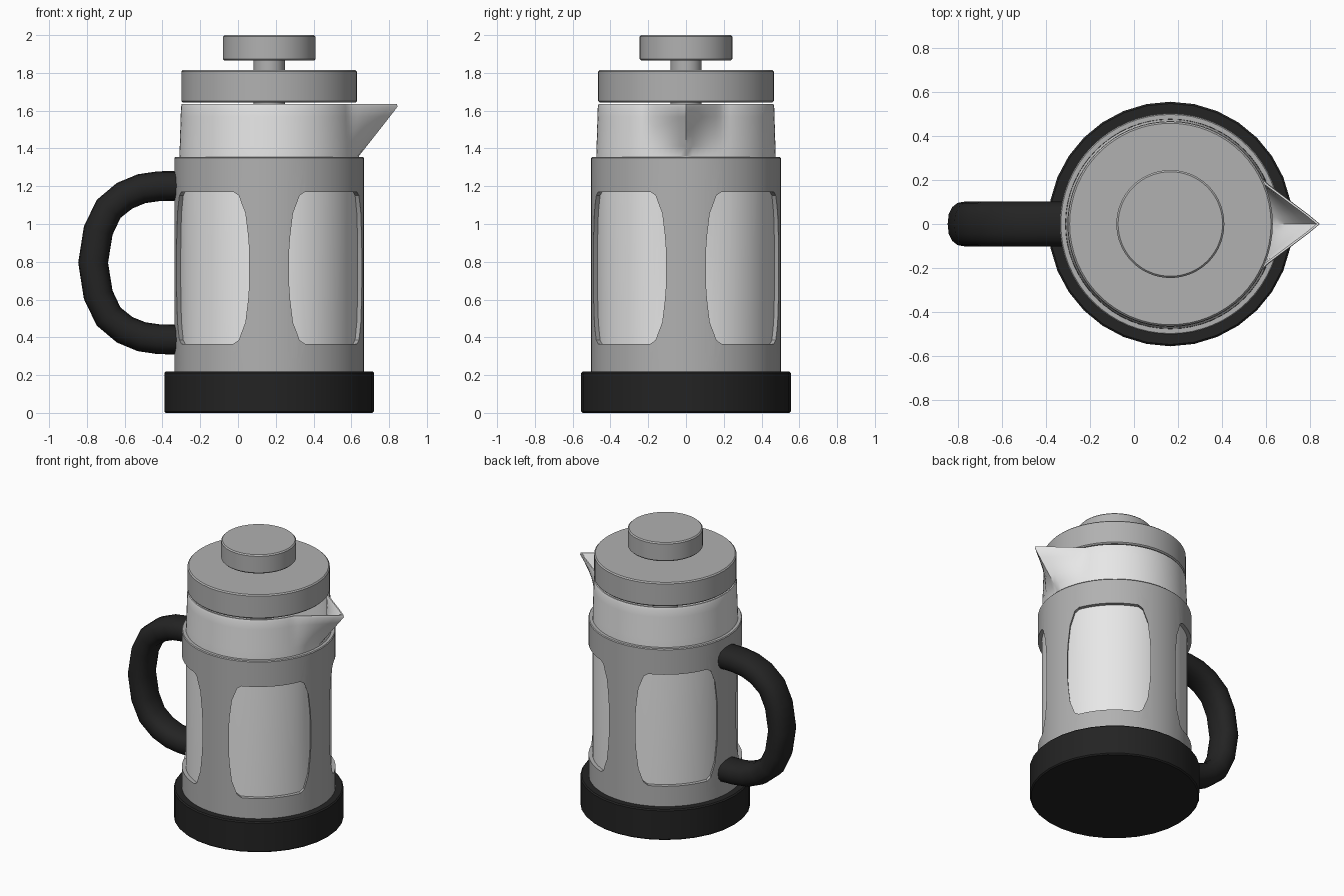
import bpy, bmesh, math
from mathutils import Vector

if "Cube" in bpy.data.objects:
    bpy.data.objects.remove(bpy.data.objects["Cube"])

CX = 0.165  # axis of the pot


def material(name, c):
    m = bpy.data.materials.new(name)
    m.diffuse_color = (c, c, c, 1)
    m.use_nodes = True
    m.node_tree.nodes["Principled BSDF"].inputs["Base Color"].default_value = m.diffuse_color
    return m


GLASS = material("pale_glass", 0.8)
METAL = material("grey_metal", 0.44)
BLACK = material("black_plastic", 0.017)


def finish(name, bm, mat, angle=35):
    bmesh.ops.remove_doubles(bm, verts=bm.verts, dist=1e-5)
    bmesh.ops.recalc_face_normals(bm, faces=bm.faces)
    me = bpy.data.meshes.new(name)
    bm.to_mesh(me)
    bm.free()
    ob = bpy.data.objects.new(name, me)
    bpy.context.collection.objects.link(ob)
    me.materials.append(mat)
    smooth(ob, angle)
    return ob


def smooth(ob, angle=35):
    bpy.ops.object.select_all(action='DESELECT')
    ob.select_set(True)
    bpy.context.view_layer.objects.active = ob
    bpy.ops.object.shade_smooth_by_angle(angle=math.radians(angle))


def lathe(name, profile, mat, n=64, closed=False, warp=None):
    """Revolve (radius, z) points; open profiles get flat caps."""
    bm = bmesh.new()
    rings = []
    for r, z in profile:
        ring = []
        for i in range(n):
            a = 2 * math.pi * i / n
            k = r * (warp(a, z) if warp else 1)
            ring.append(bm.verts.new((CX + k * math.cos(a), k * math.sin(a), z)))
        rings.append(ring)
    pairs = list(zip(rings, rings[1:]))
    if closed:
        pairs.append((rings[-1], rings[0]))
    else:
        bm.faces.new(rings[0])
        bm.faces.new(rings[-1])
    for p, q in pairs:
        for i in range(n):
            j = (i + 1) % n
            bm.faces.new((p[i], p[j], q[j], q[i]))
    return finish(name, bm, mat)


def disc(name, r, z0, z1, mat, n=64, b=0.008):
    return lathe(name, [(r - b, z0), (r, z0 + b), (r, z1 - b), (r - b, z1)], mat, n)


# Base, lid, knob and plunger rod
disc("base", 0.555, 0.0, 0.22, BLACK, 32)
disc("lid", 0.465, 1.643, 1.815, METAL)
disc("knob", 0.245, 1.865, 2.0, METAL)
disc("plunger_rod", 0.083, 0.4, 1.88, METAL, 32, 0.004)


# Glass beaker, its rim pulled out into a pouring spout on +x
def spout(a, z):
    a = abs((a + math.pi) % (2 * math.pi) - math.pi)
    x0, y0, xt = 0.421, 0.197, 0.685
    if a > math.atan2(y0, x0) or z < 1.36:
        return 1
    r = xt * y0 / (math.cos(a) * y0 + math.sin(a) * (xt - x0))
    t = min(1, (z - 1.36) / 0.265)
    return 1 + (min(r, 0.68) / 0.465 - 1) * t


outer = [(0.475, 0.2), (0.475, 1.36)]
outer += [(0.475 - 0.008 * i / 5, 1.36 + 0.052 * i) for i in range(1, 6)]
inner = [(0.448, 1.36 + 0.052 * i) for i in range(5, -1, -1)] + [(0.448, 0.24)]
lathe("glass_beaker", outer + [(0.463, 1.635), (0.454, 1.635)] + inner,
      GLASS, 96, warp=spout)

# Metal holder: thin sleeve with four bowed windows on the diagonals
holder = lathe("metal_holder", [(0.476, 0.21), (0.502, 0.21), (0.502, 1.349),
                                (0.497, 1.355), (0.476, 1.355)], METAL, 64, closed=True)
quarter = [(0.272, 0.09), (0.267, 0.17), (0.254, 0.29), (0.222, 0.383), (0.195, 0.402)]
half = quarter + [(-u, v) for u, v in reversed(quarter)]
outline = half + [(-u, -v) for u, v in half]
bm = bmesh.new()
for k in range(4):
    a = math.radians(45 + 90 * k)
    d, s = Vector((math.cos(a), math.sin(a), 0)), Vector((-math.sin(a), math.cos(a), 0))
    ends = [[bm.verts.new(Vector((CX, 0, 0.768 + v)) + d * r + s * u) for u, v in outline]
            for r in (0.32, 0.7)]
    bm.faces.new(ends[0])
    bm.faces.new(ends[1])
    for i in range(len(outline)):
        j = (i + 1) % len(outline)
        bm.faces.new((ends[0][i], ends[0][j], ends[1][j], ends[1][i]))
cutter = finish("window_cutter", bm, METAL)
cutter.hide_render = True
mod = holder.modifiers.new("windows", 'BOOLEAN')
mod.operation = 'DIFFERENCE'
mod.solver = 'EXACT'
mod.object = cutter
bpy.context.view_layer.objects.active = holder
bpy.ops.object.modifier_apply(modifier="windows")
bpy.data.objects.remove(cutter)
smooth(holder)

# Handle: flattened tube swept along a D-shaped path
upper = [(-0.315, 0.407), (-0.42, 0.405), (-0.51, 0.392), (-0.60, 0.355),
         (-0.685, 0.285), (-0.74, 0.17), (-0.767, 0.0)]
path = [Vector((x, 0, 0.795 + z)) for x, z in upper]
path += [Vector((x, 0, 0.795 - z)) for x, z in reversed(upper[:-1])]
bm = bmesh.new()
rings = []
N = 16
for i, p in enumerate(path):
    t = (path[min(i + 1, len(path) - 1)] - path[max(i - 1, 0)]).normalized()
    if i in (0, len(path) - 1):
        t = Vector((1, 0, 0)) * (-1 if i == 0 else 1)
    side = Vector((-t.z, 0, t.x))
    ring = []
    for k in range(N):
        a = 2 * math.pi * k / N
        c, s = math.cos(a), math.sin(a)
        u = math.copysign(abs(c) ** 0.85, c) * 0.079
        v = math.copysign(abs(s) ** 0.85, s) * 0.102
        ring.append(bm.verts.new(p + side * u + Vector((0, v, 0))))
    rings.append(ring)
for p, q in zip(rings, rings[1:]):
    for i in range(N):
        j = (i + 1) % N
        bm.faces.new((p[i], p[j], q[j], q[i]))
bm.faces.new(rings[0])
bm.faces.new(rings[-1])
finish("handle", bm, BLACK)
